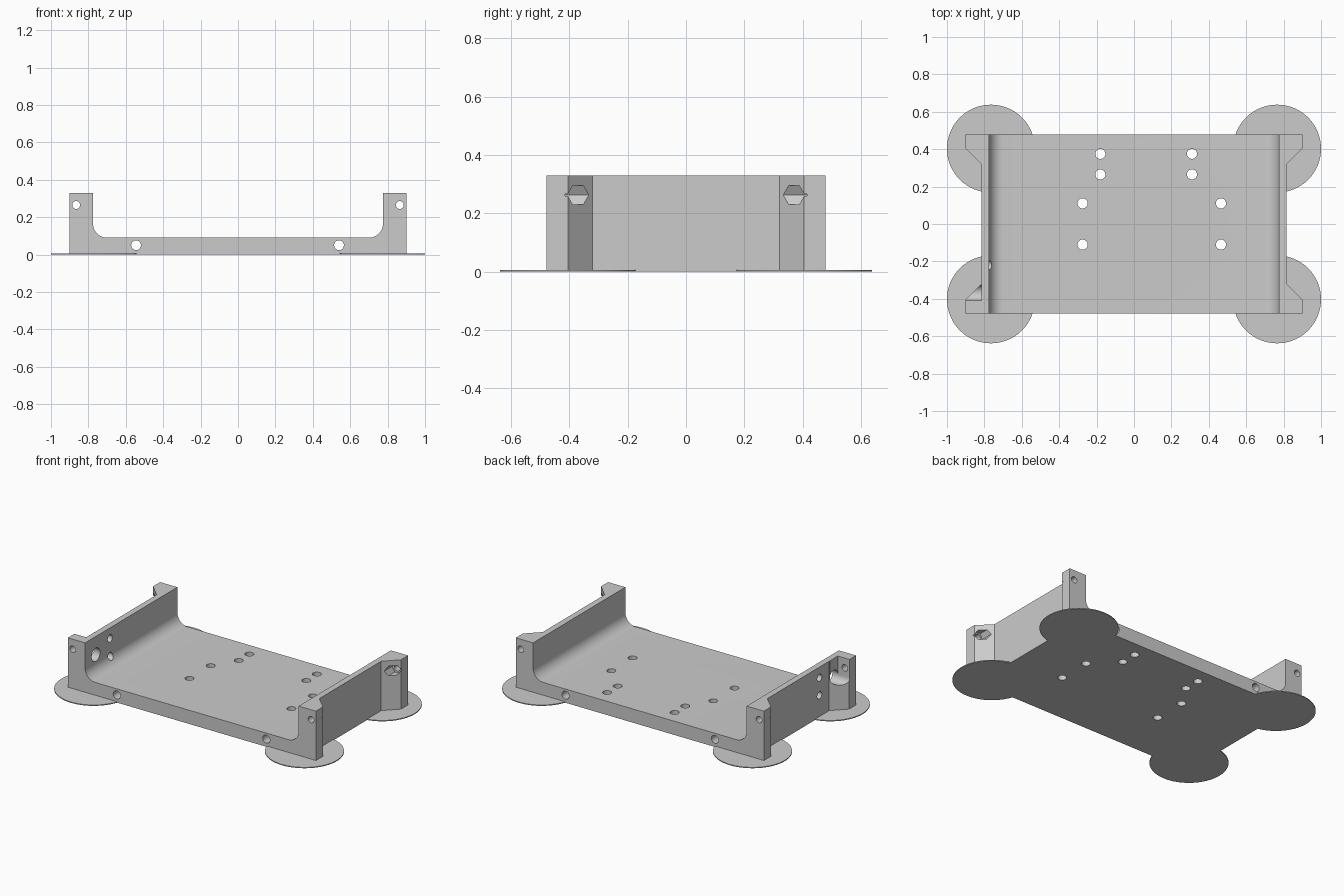
import bpy
import bmesh
from math import cos, sin, pi, radians

default = bpy.data.objects.get("Cube")
if default:
    bpy.data.objects.remove(default, do_unlink=True)

grey = bpy.data.materials.new("light grey plastic")
grey.use_nodes = True
colour = (0.6, 0.6, 0.6, 1)
grey.diffuse_color = colour
grey.node_tree.nodes["Principled BSDF"].inputs["Base Color"].default_value = colour

AXES = {
    "x": lambda u, v, w: (w, u, v),
    "y": lambda u, v, w: (u, w, v),
    "z": lambda u, v, w: (u, v, w),
}


def arc(u, v, r, start=0, sweep=2 * pi, steps=32, closed=True):
    n = steps if closed else steps + 1
    return [(u + r * cos(start + sweep * i / steps),
             v + r * sin(start + sweep * i / steps)) for i in range(n)]


def prism(name, points, axis, low, high):
    """Extrude a 2D outline along an axis."""
    bm = bmesh.new()
    place = AXES[axis]
    face = bm.faces.new([bm.verts.new(place(u, v, low)) for u, v in points])
    new = bmesh.ops.extrude_face_region(bm, geom=[face])["geom"]
    shift = place(0, 0, high - low)
    bmesh.ops.translate(bm, vec=shift,
                        verts=[g for g in new if isinstance(g, bmesh.types.BMVert)])
    bmesh.ops.recalc_face_normals(bm, faces=bm.faces)
    mesh = bpy.data.meshes.new(name)
    bm.to_mesh(mesh)
    bm.free()
    mesh.materials.append(grey)
    obj = bpy.data.objects.new(name, mesh)
    bpy.context.collection.objects.link(obj)
    return obj


def select(obj):
    bpy.ops.object.select_all(action="DESELECT")
    obj.select_set(True)
    bpy.context.view_layer.objects.active = obj


def cut(target, points, axis, low, high):
    """Remove an extruded outline from the target."""
    cutter = prism("cutter", points, axis, low, high)
    cutter.hide_render = True
    mod = target.modifiers.new("cut", "BOOLEAN")
    mod.operation = "DIFFERENCE"
    mod.solver = "EXACT"
    mod.object = cutter
    select(target)
    bpy.ops.object.modifier_apply(modifier=mod.name)
    bpy.data.objects.remove(cutter, do_unlink=True)


# Tray footprint with four chamfered corner ears
HALF_Y, TOP, FLOOR, INNER, OUTER, EAR = 0.478, 0.33, 0.09, 0.775, 0.815, 0.9
quarter = [(OUTER, 0.32), (EAR, 0.405), (EAR, HALF_Y)]
right_side = [(x, -y) for x, y in reversed(quarter)] + quarter
outline = right_side + [(-x, -y) for x, y in right_side]
tray = prism("tray", outline, "z", 0, TOP)

# Open channel with rounded lower corners
R = 0.075
channel = [(INNER, 0.5), (-INNER, 0.5)]
channel += arc(R - INNER, FLOOR + R, R, pi, pi / 2, 10, False)
channel += arc(INNER - R, FLOOR + R, R, -pi / 2, pi / 2, 10, False)
cut(tray, channel, "y", -1, 1)

# Mounting holes through the floor
floor_holes = [(x, y) for x in (-0.18, 0.31) for y in (0.265, 0.375)]
floor_holes += [(x, y) for x in (-0.275, 0.465) for y in (-0.11, 0.11)]
for x, y in floor_holes:
    cut(tray, arc(x, y, 0.027), "z", -0.1, 0.15)

# Long bores through the floor from front to back
for x in (-0.545, 0.54):
    cut(tray, arc(x, 0.05, 0.026), "y", -1, 1)

# Cable slot in the front ear, open at the top, with a round wall hole
SLOT_Y, SLOT_Z, SLOT_R = -0.367, 0.21, 0.043
cut(tray, arc(SLOT_Y, SLOT_Z, SLOT_R), "x", -1, -0.7)
slot = [(SLOT_Y - SLOT_R, SLOT_Z), (SLOT_Y + SLOT_R, SLOT_Z),
        (SLOT_Y + SLOT_R, 0.4), (SLOT_Y - SLOT_R, 0.4)]
cut(tray, slot, "x", -1, -OUTER)

# Pair of small holes through the same wall
for z in (0.145, 0.26):
    cut(tray, arc(-0.22, z, 0.024), "x", -1, -0.65)

# Screw holes and hexagonal nut pockets in the ears
for x in (-0.865, 0.865):
    cut(tray, arc(x, 0.265, 0.021), "y", -1, 1)
    for side in (-1, 1):
        if x < 0 and side < 0:
            continue
        low, high = sorted((side * 0.25, side * 0.415))
        cut(tray, arc(x, 0.263, 0.037, steps=6), "y", low, high)

select(tray)
bpy.ops.object.shade_smooth_by_angle(angle=radians(30))

# Thin round pads under the corners
for x, x_name in ((-0.765, "right"), (0.765, "left")):
    for y, y_name in ((-0.403, "front"), (0.403, "back")):
        pad = prism(f"{y_name}_{x_name}_pad", arc(x, y, 0.235, steps=64), "z", 0, 0.006)
        select(pad)
        bpy.ops.object.shade_smooth_by_angle(angle=radians(30))
